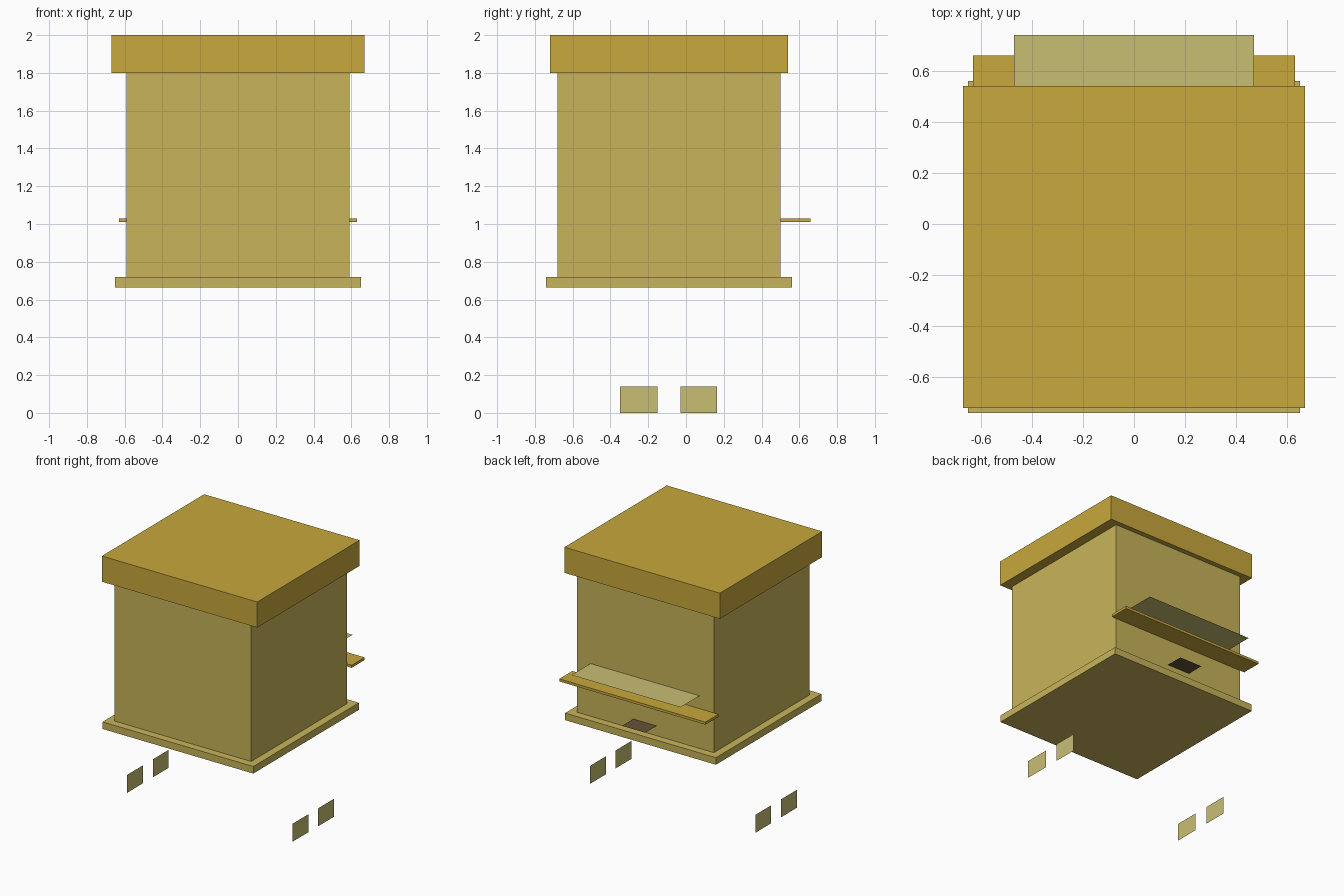
import bpy
import bmesh

default = bpy.data.objects.get("Cube")
if default:
    bpy.data.objects.remove(default, do_unlink=True)


def make_material(name, rgb):
    """Flat colour given as 0-255 sRGB, stored as linear."""
    linear = [((c / 255 + 0.055) / 1.055) ** 2.4 for c in rgb]
    mat = bpy.data.materials.new(name)
    mat.use_nodes = True
    mat.diffuse_color = (*linear, 1)
    bsdf = mat.node_tree.nodes["Principled BSDF"]
    bsdf.inputs["Base Color"].default_value = (*linear, 1)
    bsdf.inputs["Roughness"].default_value = 0.9
    return mat


honey = make_material("honey_wood", (200, 168, 60))
straw = make_material("straw_wood", (200, 180, 90))
pale = make_material("pale_wood", (200, 190, 115))
dark = make_material("dark_entrance", (100, 82, 56))


def add_object(name, bm, mat):
    mesh = bpy.data.meshes.new(name)
    bm.to_mesh(mesh)
    bm.free()
    mesh.materials.append(mat)
    obj = bpy.data.objects.new(name, mesh)
    bpy.context.collection.objects.link(obj)
    return obj


def box(name, xs, ys, zs, mat):
    """Box spanning the given (low, high) ranges."""
    bm = bmesh.new()
    bmesh.ops.create_cube(bm, size=1)
    for v in bm.verts:
        v.co = [r[0] if c < 0 else r[1] for c, r in zip(v.co, (xs, ys, zs))]
    return add_object(name, bm, mat)


def sheet(name, corners, mat):
    """Single flat four-sided panel."""
    bm = bmesh.new()
    bm.faces.new([bm.verts.new(c) for c in corners])
    return add_object(name, bm, mat)


def level_sheet(name, half_width, y0, y1, z, mat):
    w = half_width
    return sheet(name, [(-w, y0, z), (w, y0, z), (w, y1, z), (-w, y1, z)], mat)


# Stacked hive: floor, body and lid
box("floor_board", (-0.65, 0.65), (-0.74, 0.56), (0.665, 0.72), straw)
box("hive_body", (-0.59, 0.59), (-0.68, 0.50), (0.72, 1.80), straw)
box("lid", (-0.67, 0.67), (-0.72, 0.54), (1.80, 2.0), honey)

# Ledge, panel and entrance on the back wall
box("landing_ledge", (-0.63, 0.63), (0.50, 0.66), (1.01, 1.03), honey)
level_sheet("ledge_panel", 0.47, 0.505, 0.74, 1.133, pale)
level_sheet("entrance", 0.10, 0.505, 0.645, 0.80, dark)

# Four upright foot panels, two on each side
for side, x in (("right", -0.713), ("left", 0.713)):
    for place, y0, y1 in (("front", -0.35, -0.15), ("back", -0.03, 0.165)):
        sheet(f"{place}_{side}_foot",
              [(x, y0, 0), (x, y1, 0), (x, y1, 0.14), (x, y0, 0.14)], pale)
